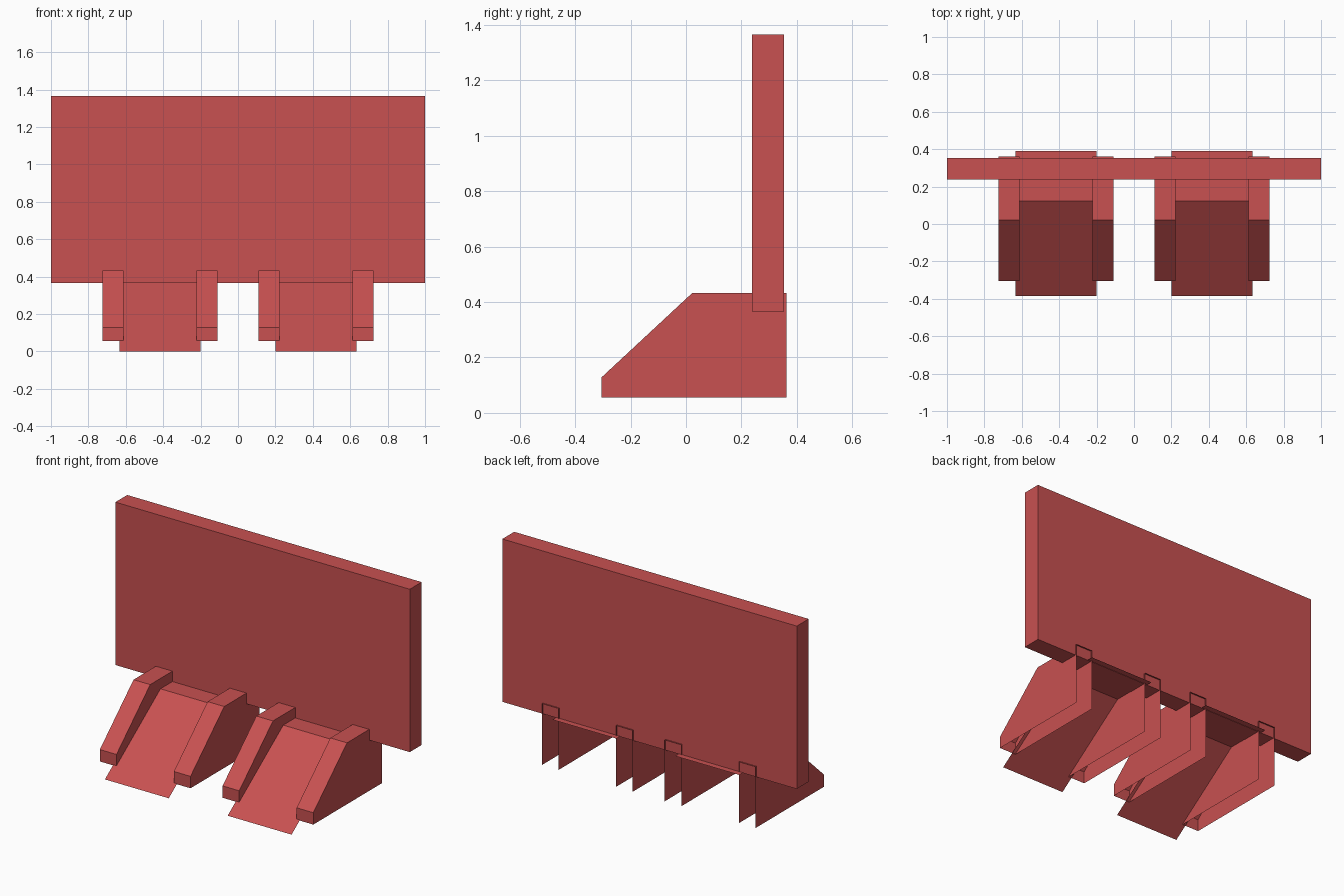
import bpy
import bmesh

default = bpy.data.objects.get("Cube")
if default:
    bpy.data.objects.remove(default, do_unlink=True)

# Single red colour
red = bpy.data.materials.new("brick_red")
red.use_nodes = True
RED = (0.58, 0.082, 0.082, 1.0)
red.diffuse_color = RED
red.node_tree.nodes["Principled BSDF"].inputs["Base Color"].default_value = RED


def finish(name, bm):
    mesh = bpy.data.meshes.new(name)
    bm.to_mesh(mesh)
    bm.free()
    mesh.materials.append(red)
    obj = bpy.data.objects.new(name, mesh)
    bpy.context.collection.objects.link(obj)
    return obj


def strip(bm, path, x0, x1):
    """Sweep an open (y, z) path from x0 to x1; return both edge rows."""
    rows = [[bm.verts.new((x, y, z)) for y, z in path] for x in (x0, x1)]
    a, b = rows
    for i in range(len(path) - 1):
        bm.faces.new((a[i], b[i], b[i + 1], a[i + 1]))
    return rows


# Upright board
bm = bmesh.new()
bmesh.ops.create_cube(bm, size=1)
bmesh.ops.scale(bm, vec=(2, 0.115, 1), verts=bm.verts)
bmesh.ops.translate(bm, vec=(0, 0.296, 0.866), verts=bm.verts)
finish("board", bm)

# Bracket shells are open underneath and behind; ramps are thin sheets
BRACKET = [(-0.305, 0.055), (-0.305, 0.128), (0.022, 0.432), (0.362, 0.432)]
BACK_FOOT = (0.362, 0.055)
RAMP = [(-0.386, 0.0), (0.122, 0.368), (0.39, 0.368)]


def bracket(name, x0, x1):
    bm = bmesh.new()
    left, right = strip(bm, BRACKET, x0, x1)
    foot_l, foot_r = (bm.verts.new((x, *BACK_FOOT)) for x in (x0, x1))
    bm.faces.new(left + [foot_l])
    bm.faces.new((right + [foot_r])[::-1])
    finish(name, bm)


for side, centre in (("right", -0.417), ("left", 0.417)):
    for place, s in (("outer", 1), ("inner", -1)):
        d = s * (1 if centre > 0 else -1)
        xs = sorted((centre + d * 0.195, centre + d * 0.308))
        bracket(f"{side}_{place}_bracket", *xs)
    bm = bmesh.new()
    strip(bm, RAMP, centre - 0.217, centre + 0.217)
    finish(f"{side}_ramp", bm)
